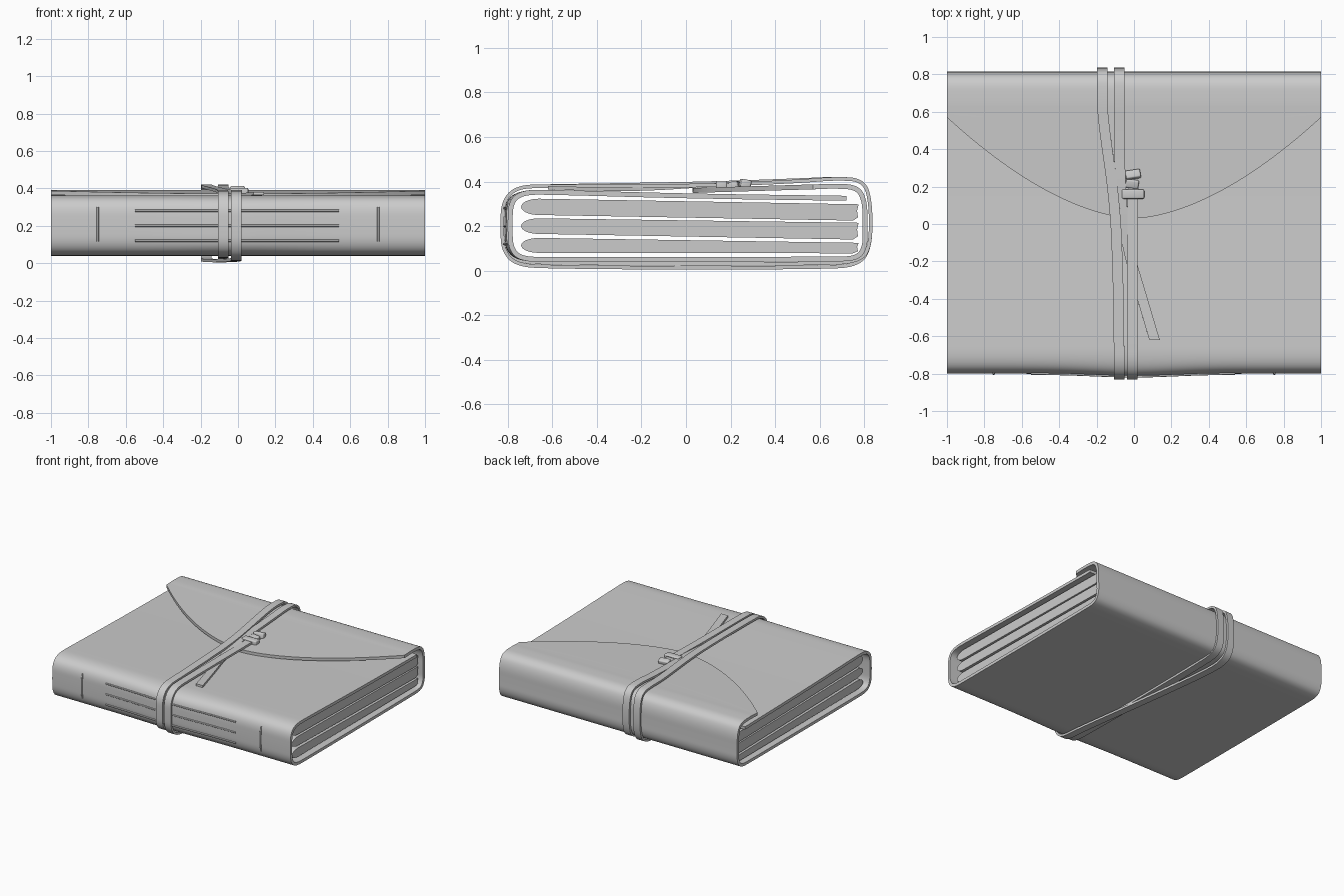
import bpy, bmesh, math
from mathutils import Vector, Matrix

cube = bpy.data.objects.get("Cube")
if cube:
    bpy.data.objects.remove(cube)

leather = bpy.data.materials.new("soft_grey")
leather.use_nodes = True
GREY = (0.6, 0.6, 0.6, 1)
leather.diffuse_color = GREY
leather.node_tree.nodes["Principled BSDF"].inputs["Base Color"].default_value = GREY


def finish(name, bm, thickness=0, bevel=0):
    """Turn a bmesh into a shaded object, with optional shell or rounded edges."""
    bmesh.ops.recalc_face_normals(bm, faces=bm.faces)
    mesh = bpy.data.meshes.new(name)
    bm.to_mesh(mesh)
    bm.free()
    mesh.materials.append(leather)
    obj = bpy.data.objects.new(name, mesh)
    bpy.context.collection.objects.link(obj)
    bpy.ops.object.select_all(action='DESELECT')
    obj.select_set(True)
    bpy.context.view_layer.objects.active = obj
    if thickness:
        mod = obj.modifiers.new("shell", 'SOLIDIFY')
        mod.thickness, mod.offset = thickness, 0
        bpy.ops.object.modifier_apply(modifier=mod.name)
    if bevel:
        mod = obj.modifiers.new("round", 'BEVEL')
        mod.width, mod.segments = bevel, 3
        bpy.ops.object.modifier_apply(modifier=mod.name)
    bpy.ops.object.shade_smooth_by_angle(angle=math.radians(35))
    return obj


def round_path(points, passes=3):
    """Cut the corners of an open path until it is smooth."""
    pts = [Vector(p) for p in points]
    for _ in range(passes):
        cut = [pts[0]]
        for a, b in zip(pts, pts[1:]):
            cut += [a.lerp(b, 0.25), a.lerp(b, 0.75)]
        pts = cut + [pts[-1]]
    return pts


def sheet(name, rows, thickness):
    """Skin a grid of points and give it thickness."""
    bm = bmesh.new()
    grid = [[bm.verts.new(p) for p in row] for row in rows]
    for r, s in zip(grid, grid[1:]):
        for i in range(len(r) - 1):
            bm.faces.new((r[i], r[i + 1], s[i + 1], s[i]))
    return finish(name, bm, thickness)


def bulge(x):
    return 0.015 * math.exp(-(x / 0.3) ** 2)


# Wrapped cover, ending in a flap with a curved edge
profile = round_path([(0, y, z) for y, z in (
    (.72, .325), (0, .335), (-.6, .352), (-.73, .352), (-.787, .31),
    (-.79, .2), (-.787, .1), (-.74, .052), (-.6, .05), (0, .05),
    (.66, .052), (.77, .055), (.805, .11), (.803, .2), (.803, .31),
    (.77, .375), (.66, .38), (.6, .377))])
COLS = 48
xs = [-1 + 2 * i / COLS for i in range(COLS + 1)]
rows = []
for p in profile:
    spine = min(1, max(0, (-p.y - 0.7) / 0.08))
    rows.append([(x, p.y - spine * bulge(x), p.z) for x in xs])
STEPS = 8
for k in range(1, STEPS + 1):
    row = []
    for x in xs:
        end = 0.03 + 0.54 * abs(x) ** 1.7
        y = 0.6 + (end - 0.6) * k / STEPS
        row.append((x, y, 0.36 + 0.03 * (y - 0.03)))
    rows.append(row)
sheet("cover", rows, 0.022)


# Page bundles with a rounded fold and a slightly uneven open edge
def page_bundle(name, front_low, front_high, back_low, back_high):
    mid, half = (front_low + front_high) / 2, (front_high - front_low) / 2
    outline = []
    for i in range(17):
        a = math.pi * (0.5 + i / 16)
        outline.append((-0.66 + 0.08 * math.cos(a), mid + half * math.sin(a)))
    rise = back_high - back_low
    outline += [(.75, back_low), (.772, back_low + rise * .2),
                (.768, back_low + rise * .6), (.775, back_high)]
    bm = bmesh.new()
    face = bm.faces.new([bm.verts.new((-0.97, y, z)) for y, z in outline])
    ext = bmesh.ops.extrude_face_region(bm, geom=[face])
    moved = [v for v in ext["geom"] if isinstance(v, bmesh.types.BMVert)]
    bmesh.ops.translate(bm, verts=moved, vec=(1.94, 0, 0))
    if not face.is_valid or len(face.link_loops if hasattr(face, "link_loops") else face.loops) == 0:
        bm.faces.ensure_lookup_table()
    finish(name, bm)


page_bundle("upper_pages", .25, .323, .225, .298)
page_bundle("middle_pages", .165, .235, .14, .215)
page_bundle("lower_pages", .08, .147, .078, .125)


# Strap: two turns around the book, from the knot to the loose tail
def turn(x_front, x_back, drop):
    """Down the spine, under the book and up the back."""
    between = (x_front + x_back) / 2
    return [(x_front, -.62, .38), (x_front, -.76, .376),
            (x_front, -.822, .31), (x_front, -.825, .2),
            (x_front, -.822, .09), (x_front, -.76, .042 - drop),
            (x_front, -.6, .034 - drop), (between, 0, .029 - drop),
            (x_back, .6, .032 - drop), (x_back, .77, .04 - drop),
            (x_back, .828, .1), (x_back, .83, .3),
            (x_back, .8, .405), (x_back, .68, .415)]


path = [(-.005, .2, .384), (-.01, -.2, .38)]
path += turn(-.01, -.17, .017)
path += [(-.165, .55, .408), (-.1, .1, .392), (-.085, -.3, .385)]
path += turn(-.08, -.08, 0)
path += [(-.08, .5, .4), (-.07, .1, .384), (-.03, -.15, .367),
         (.03, -.35, .365), (.11, -.62, .372)]
HALF = Vector((0.028, 0, 0))
sheet("strap", [(p - HALF, p + HALF) for p in round_path(path)], 0.016)


# Knot at the end of the strap
def block(name, place, size, turn_z=0, tilt=0):
    bm = bmesh.new()
    bmesh.ops.create_cube(bm, size=1)
    spin = Matrix.Rotation(turn_z, 4, 'Z') @ Matrix.Rotation(tilt, 4, 'X')
    bm.transform(Matrix.Translation(place) @ spin @ Matrix.Diagonal((*size, 1)))
    finish(name, bm, bevel=0.008)


block("knot_band", (-.005, .16, .383), (.12, .05, .04))
block("knot_fold", (-.01, .215, .383), (.07, .045, .034), -.15, .2)
block("knot_end", (-.005, .265, .389), (.08, .045, .04), .15, -.25)


# Thread stitches on the spine
def stitch(name, points):
    curve = bpy.data.curves.new(name, 'CURVE')
    curve.dimensions = '3D'
    curve.bevel_depth, curve.bevel_resolution = 0.006, 2
    curve.use_fill_caps = True
    line = curve.splines.new('POLY')
    line.points.add(len(points) - 1)
    for target, p in zip(line.points, points):
        target.co = (*p, 1)
    curve.materials.append(leather)
    bpy.context.collection.objects.link(bpy.data.objects.new(name, curve))


for label, z in (("upper", .28), ("middle", .2), ("lower", .12)):
    stitch(label + "_stitch", [(x, -.8 - bulge(x), z)
                               for x in (-.55 + 1.09 * i / 30 for i in range(31))])
for label, x in (("right", -.75), ("left", .75)):
    stitch(label + "_stitch", [(x, -.795, .3), (x, -.801, .26), (x, -.802, .2),
                               (x, -.801, .15), (x, -.796, .115)])
